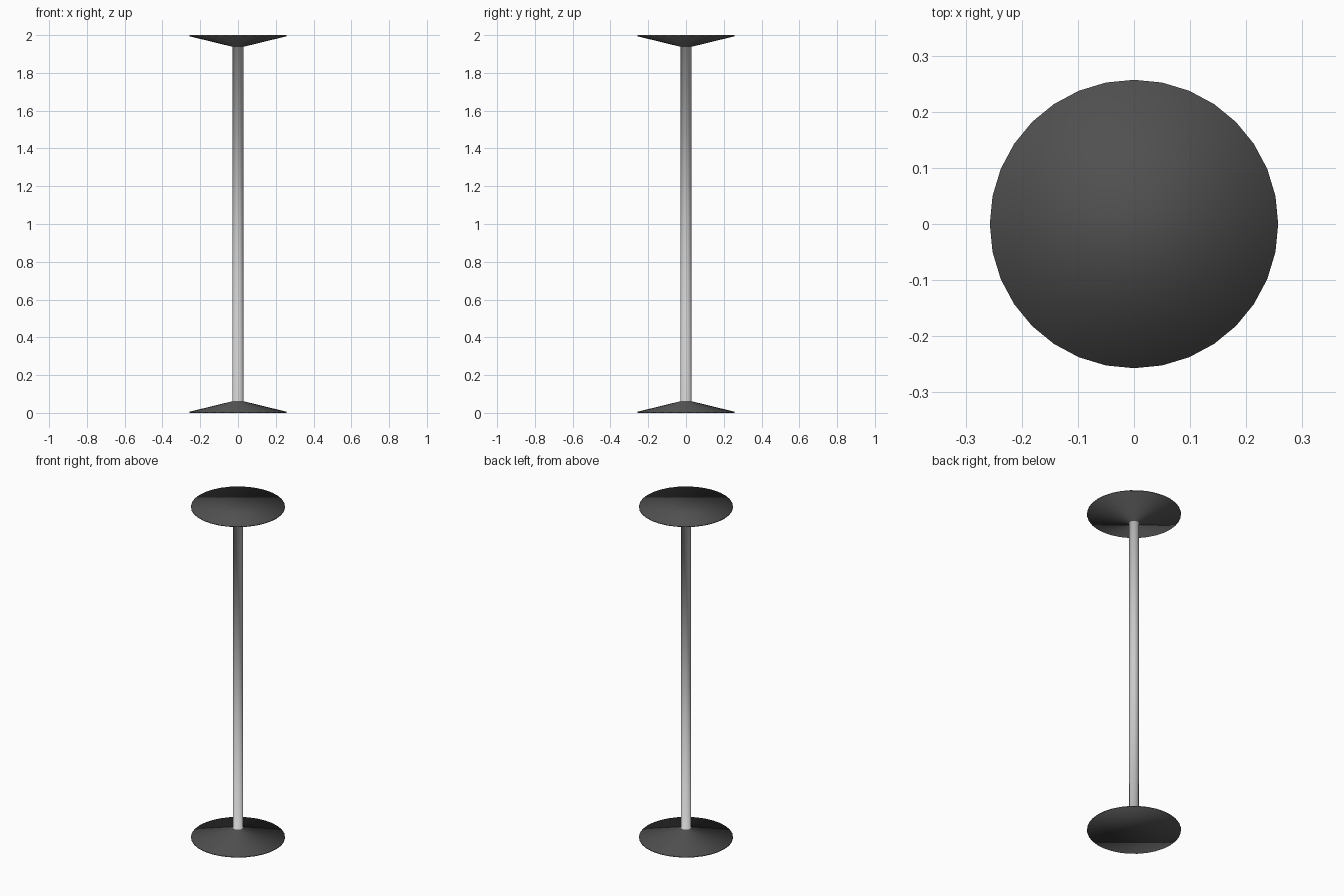
import bpy, bmesh
from math import cos, sin, tau

if "Cube" in bpy.data.objects:
    bpy.data.objects.remove(bpy.data.objects["Cube"])

SIDES = 32
# Half profile (radius, height): bottom rim, cone, pole, mirrored to the top
half = [(0.257, 0.0), (0.257, 0.006), (0.028, 0.062)]
profile = half + [(r, 2.0 - z) for r, z in reversed(half)]

# Materials: dark flared plates; the pole stays light grey
pole_mat = bpy.data.materials.new("light_grey")
pole_mat.diffuse_color = (0.8, 0.8, 0.8, 1)
pole_mat.use_nodes = True
pole_mat.node_tree.nodes["Principled BSDF"].inputs["Base Color"].default_value = pole_mat.diffuse_color
plate_mat = bpy.data.materials.new("dark_grey")
plate_mat.diffuse_color = (0.08, 0.08, 0.08, 1)
plate_mat.use_nodes = True
plate_mat.node_tree.nodes["Principled BSDF"].inputs["Base Color"].default_value = plate_mat.diffuse_color

# Lathe the whole post as one continuous smooth skin
bm = bmesh.new()
rings = [[bm.verts.new((r * cos(tau * i / SIDES), r * sin(tau * i / SIDES), z))
          for i in range(SIDES)] for r, z in profile]
for k, (low, high) in enumerate(zip(rings, rings[1:])):
    for i in range(SIDES):
        j = (i + 1) % SIDES
        face = bm.faces.new((low[i], low[j], high[j], high[i]))
        face.material_index = 0 if k == 2 else 1

# Flat end caps
for ring in (rings[0][::-1], rings[-1]):
    bm.faces.new(ring).material_index = 1
for face in bm.faces:
    face.smooth = True

mesh = bpy.data.meshes.new("post_with_plates")
bm.to_mesh(mesh)
bm.free()
mesh.materials.append(pole_mat)
mesh.materials.append(plate_mat)
post = bpy.data.objects.new("post_with_plates", mesh)
bpy.context.collection.objects.link(post)
